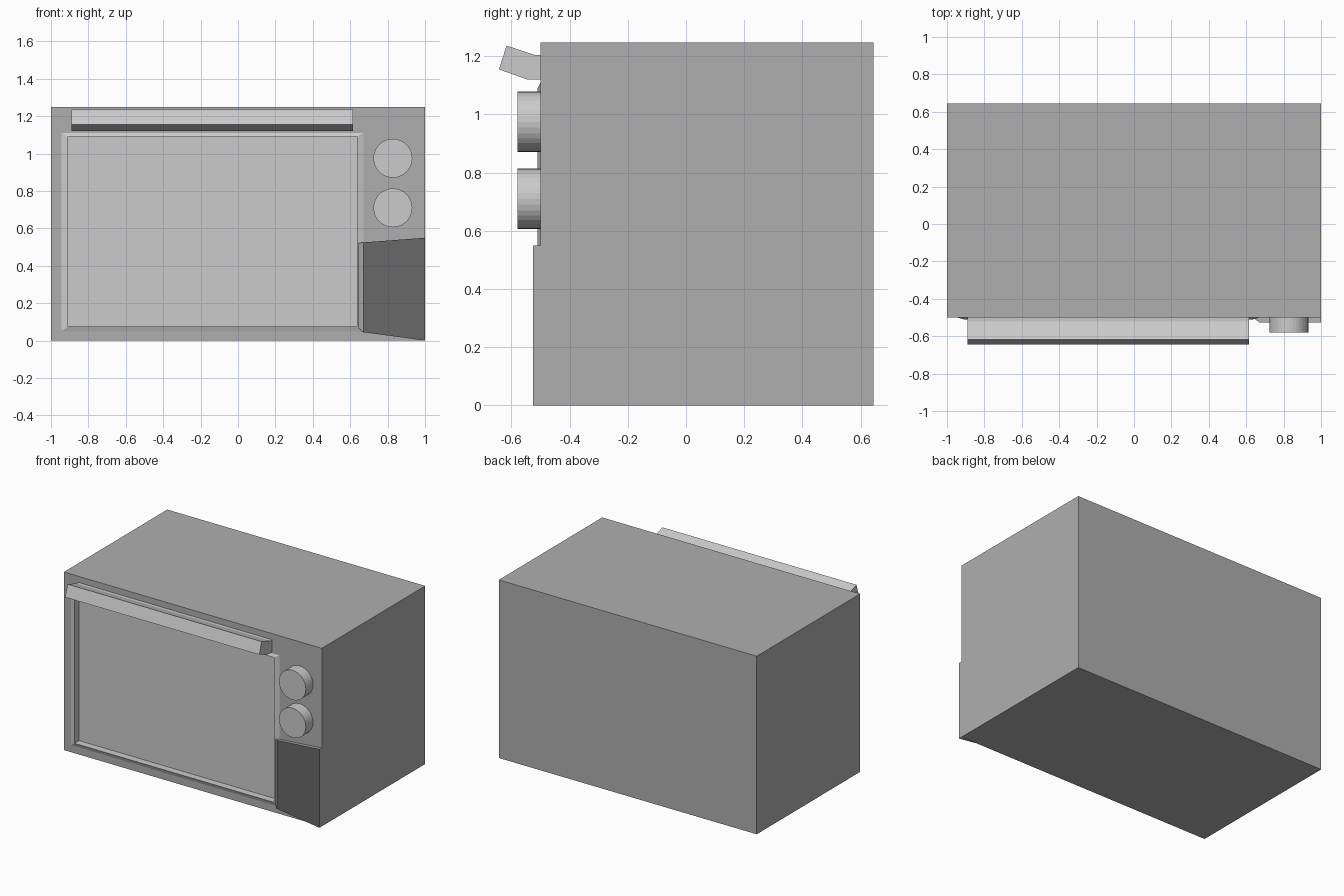
import bpy, math

if "Cube" in bpy.data.objects:
    bpy.data.objects.remove(bpy.data.objects["Cube"])


def material(name, v):
    m = bpy.data.materials.new(name)
    m.diffuse_color = (v, v, v, 1)
    m.use_nodes = True
    m.node_tree.nodes["Principled BSDF"].inputs["Base Color"].default_value = m.diffuse_color
    return m


def mesh(name, verts, faces, *mats):
    me = bpy.data.meshes.new(name)
    me.from_pydata(verts, [], faces)
    ob = bpy.data.objects.new(name, me)
    bpy.context.collection.objects.link(ob)
    for m in mats:
        me.materials.append(m)
    return ob


def rect(x0, x1, z0, z1, y):
    return [(x0, y, z0), (x1, y, z0), (x1, y, z1), (x0, y, z1)]


def bridge(a, b, n=4):
    return [(a * n + i, a * n + (i + 1) % n, b * n + (i + 1) % n, b * n + i) for i in range(n)]


BODY = material("body_grey", 0.43)
DARK = material("panel_dark", 0.14)
FRONT, BACK = -0.5, 0.645
OUTER = (-0.945, 0.67, 0.05, 1.11)
INNER = (-0.91, 0.635, 0.075, 1.09)

# Casing: box whose front is a ring around the door opening
mesh("casing", rect(-1, 1, 0, 1.248, BACK) + rect(-1, 1, 0, 1.248, FRONT) + rect(*OUTER, FRONT),
     [(3, 2, 1, 0)[::-1]] + [f[::-1] for f in bridge(0, 1) + bridge(1, 2)], BODY)

# Door: sloped rim rising from the casing, then recessed window
mesh("door", rect(*OUTER, FRONT) + rect(*INNER, -0.51) + rect(*INNER, -0.46),
     bridge(0, 1) + bridge(1, 2) + [(8, 9, 10, 11)])

# Handle: tilted bar profile extruded along x
prof = [(-0.5, 1.12), (-0.545, 1.12), (-0.643, 1.155), (-0.617, 1.237), (-0.522, 1.205), (-0.5, 1.205)]
n = len(prof)
mesh("handle", [(x, y, z) for x in (-0.89, 0.615) for y, z in prof],
     bridge(0, 1, n) + [tuple(range(n))[::-1], tuple(range(n, 2 * n))])

# Lower control panel: raised plate with a dark face
mesh("control_panel",
     [(0.635, -0.5, 0.075), (1, -0.5, 0), (1, -0.5, 0.55), (0.635, -0.5, 0.52),
      (0.67, -0.526, 0.045), (1, -0.526, 0), (1, -0.526, 0.55), (0.67, -0.526, 0.525)],
     bridge(0, 1) + [(4, 5, 6, 7)], BODY, DARK).data.polygons[4].material_index = 1

# Knobs
for name, z in (("upper_knob", 0.975), ("lower_knob", 0.71)):
    bpy.ops.mesh.primitive_cylinder_add(vertices=32, radius=0.104, depth=0.08,
                                        location=(0.828, -0.54, z), rotation=(math.pi / 2, 0, 0))
    bpy.context.object.name = name

# Consistent outward normals on closed shapes
import bmesh
for name in ("casing", "handle"):
    me = bpy.data.objects[name].data
    bm = bmesh.new()
    bm.from_mesh(me)
    bmesh.ops.recalc_face_normals(bm, faces=bm.faces)
    bm.to_mesh(me)
    bm.free()
